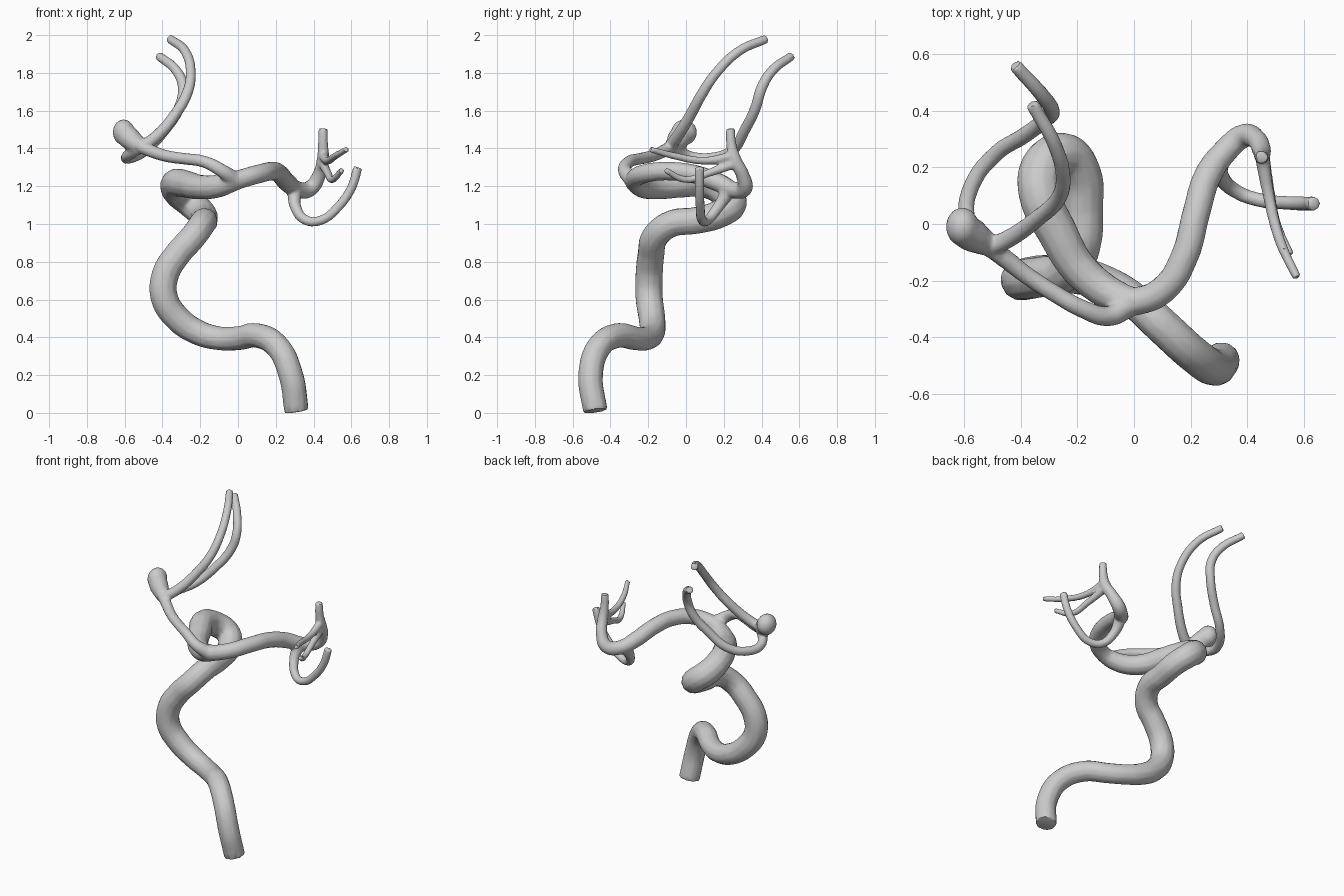
import bpy

def vessel(name, pts):
    """Capped round tube through (x, y, z, radius) points."""
    cu = bpy.data.curves.new(name, 'CURVE')
    cu.dimensions = '3D'
    cu.bevel_depth = 1.0
    cu.bevel_resolution = 4
    cu.resolution_u = 8
    cu.use_fill_caps = True
    sp = cu.splines.new('BEZIER')
    sp.bezier_points.add(len(pts) - 1)
    for bp, (x, y, z, r) in zip(sp.bezier_points, pts):
        bp.co = (x, y, z)
        bp.radius = r
        bp.handle_left_type = bp.handle_right_type = 'AUTO'
    ob = bpy.data.objects.new(name, cu)
    bpy.context.collection.objects.link(ob)
    return ob

parts = []

# Main trunk winding up from the base
parts.append(vessel("main_trunk", [
    (.31, -.48, .01, .066), (.28, -.505, .2, .066), (.21, -.46, .35, .066),
    (.1, -.36, .41, .066), (0, -.27, .395, .064), (-.1, -.21, .395, .064),
    (-.21, -.18, .425, .068), (-.32, -.18, .5, .072), (-.39, -.195, .61, .074),
    (-.385, -.195, .73, .074), (-.32, -.185, .84, .072), (-.24, -.165, .93, .072),
    (-.19, -.08, 1.0, .072), (-.18, .06, 1.02, .072), (-.19, .18, 1.055, .075),
    (-.25, .245, 1.11, .078), (-.32, .2, 1.17, .08), (-.33, .1, 1.215, .077),
    (-.27, -.03, 1.21, .072), (-.2, -.15, 1.195, .066), (-.11, -.23, 1.2, .062),
    (-.02, -.275, 1.23, .055)]))

# Right-hand artery and its branches
parts.append(vessel("right_artery", [
    (-.06, -.265, 1.215, .055), (.02, -.27, 1.24, .05), (.11, -.225, 1.265, .05),
    (.18, -.11, 1.28, .05), (.22, .04, 1.265, .05), (.26, .17, 1.22, .05),
    (.32, .255, 1.18, .045), (.385, .31, 1.19, .043), (.43, .3, 1.26, .036),
    (.45, .26, 1.34, .034), (.45, .24, 1.42, .027), (.45, .235, 1.505, .024)]))
parts.append(vessel("lower_branch", [
    (.3, .23, 1.18, .04), (.305, .17, 1.09, .03), (.36, .115, 1.02, .026),
    (.44, .085, 1.02, .025), (.53, .075, 1.09, .025), (.6, .072, 1.19, .025),
    (.635, .072, 1.3, .025)]))
parts.append(vessel("upper_twig", [
    (.45, .25, 1.36, .026), (.475, .1, 1.335, .021), (.515, -.06, 1.36, .019),
    (.575, -.19, 1.395, .016)]))
parts.append(vessel("lower_twig", [
    (.45, .26, 1.32, .026), (.475, .12, 1.27, .021), (.5, 0, 1.235, .019),
    (.55, -.11, 1.285, .016)]))

# Left-hand artery and the two rising vessels
parts.append(vessel("left_artery", [
    (-.02, -.285, 1.235, .045), (-.09, -.325, 1.285, .036), (-.18, -.3, 1.33, .032),
    (-.28, -.245, 1.345, .031), (-.38, -.18, 1.36, .032), (-.47, -.11, 1.39, .034),
    (-.54, -.06, 1.42, .035)]))
parts.append(vessel("front_rising_vessel", [
    (-.52, -.09, 1.4, .034), (-.43, -.045, 1.465, .032), (-.34, .02, 1.57, .03),
    (-.27, .085, 1.69, .029), (-.25, .16, 1.8, .027), (-.28, .28, 1.915, .026),
    (-.36, .425, 1.98, .024)]))
parts.append(vessel("rear_rising_vessel", [
    (-.53, -.07, 1.4, .034), (-.59, .03, 1.355, .029), (-.57, .14, 1.35, .029),
    (-.49, .245, 1.39, .029), (-.39, .31, 1.495, .029), (-.31, .37, 1.62, .029),
    (-.29, .4, 1.72, .029), (-.325, .455, 1.81, .027), (-.42, .56, 1.89, .024)]))

# Bulge at the left junction
parts.append(vessel("bulge_neck", [
    (-.52, -.07, 1.41, .045), (-.57, -.04, 1.45, .06), (-.6, -.02, 1.48, .06)]))
bpy.ops.mesh.primitive_uv_sphere_add(segments=24, ring_count=16, location=(-.605, -.01, 1.485))
bulge = bpy.context.object
bulge.name = "bulge"
bulge.scale = (.058, .068, .068)
parts.append(bulge)

# Fuse everything into one continuous skin
bpy.ops.object.select_all(action='DESELECT')
for ob in parts:
    ob.select_set(True)
bpy.context.view_layer.objects.active = parts[0]
bpy.ops.object.convert(target='MESH')
bpy.ops.object.join()
tree = bpy.context.object
tree.name = "artery_tree"
bpy.ops.object.transform_apply(location=True, rotation=True, scale=True)

rm = tree.modifiers.new("fuse", 'REMESH')
rm.mode = 'VOXEL'
rm.voxel_size = .008
sm = tree.modifiers.new("soften", 'SMOOTH')
sm.factor = .5
sm.iterations = 4
dc = tree.modifiers.new("reduce", 'DECIMATE')
dc.ratio = .15
for m in [m.name for m in tree.modifiers]:
    bpy.ops.object.modifier_apply(modifier=m)
bpy.ops.object.shade_smooth_by_angle(angle=.7)
